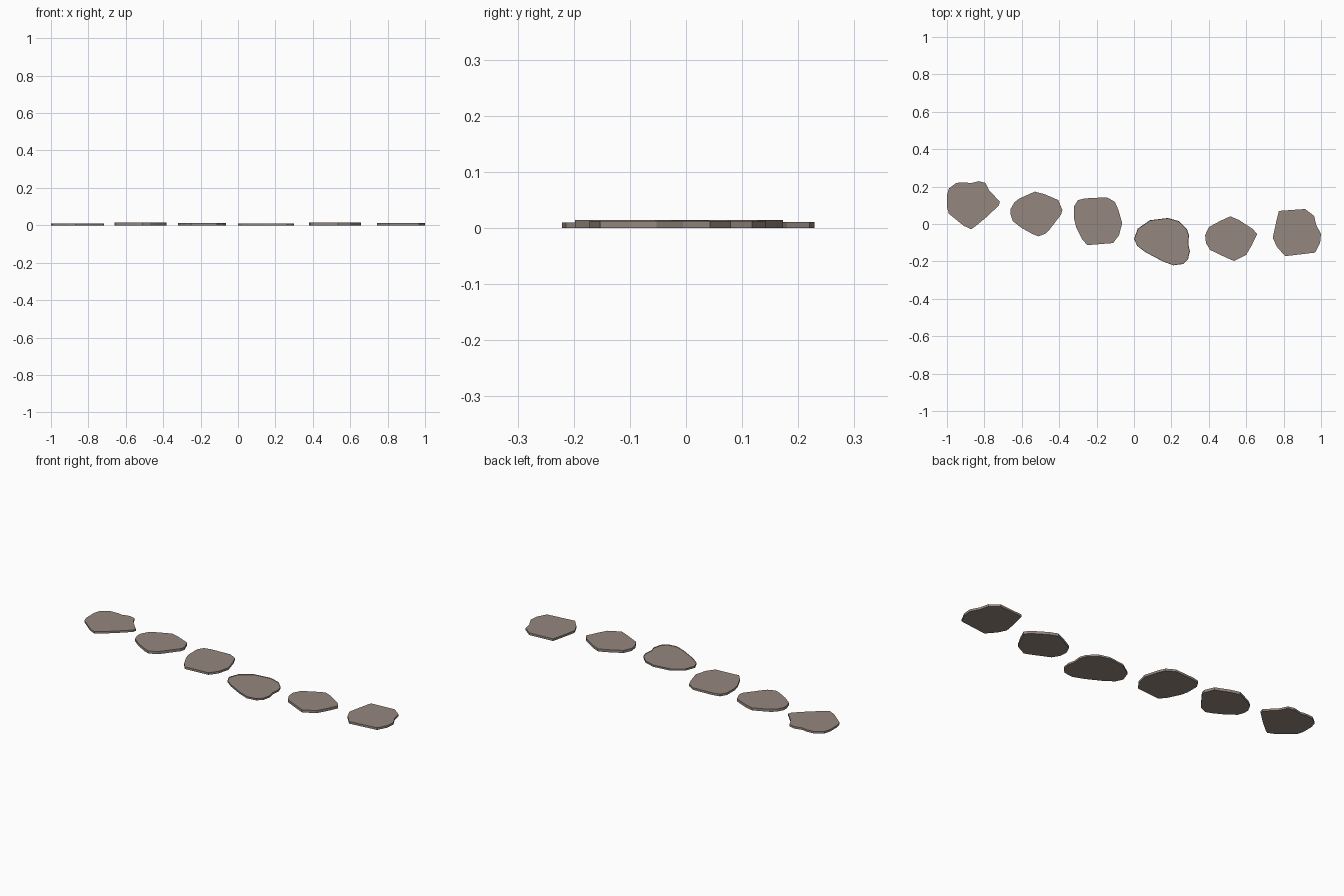
import bpy, bmesh

if "Cube" in bpy.data.objects:
    bpy.data.objects.remove(bpy.data.objects["Cube"])

# one flat stone colour
stone = bpy.data.materials.new("warm grey stone")
stone.diffuse_color = (0.30, 0.245, 0.21, 1)
stone.use_nodes = True
stone.node_tree.nodes["Principled BSDF"].inputs["Base Color"].default_value = stone.diffuse_color


def make_stone(name, centre, outline, height, dish=0.0):
    """Thin slab from an outline given in hundredths of a unit around a centre.
    dish lowers the top face below the rim."""
    bm = bmesh.new()
    pts = [(centre[0] + x / 100, centre[1] + y / 100) for x, y in outline]
    low = [bm.verts.new((x, y, 0)) for x, y in pts]
    rim = [bm.verts.new((x, y, height)) for x, y in pts]
    n = len(pts)
    for i in range(n):
        j = (i + 1) % n
        bm.faces.new((low[i], rim[i], rim[j], low[j]))
    bm.faces.new(low)
    top = rim
    if dish:
        top = [bm.verts.new((centre[0] + (x - centre[0]) * 0.985,
                             centre[1] + (y - centre[1]) * 0.985,
                             height - dish)) for x, y in pts]
        for i in range(n):
            j = (i + 1) % n
            bm.faces.new((rim[i], top[i], top[j], rim[j]))
    bm.faces.new(top)
    bmesh.ops.recalc_face_normals(bm, faces=bm.faces[:])
    me = bpy.data.meshes.new(name)
    bm.to_mesh(me)
    bm.free()
    me.materials.append(stone)
    bpy.context.collection.objects.link(bpy.data.objects.new(name, me))


# six stepping stones, left to right
make_stone("stone_1", (-0.86, 0.10),
           [(-14, 5.5), (-13, 9), (-9, 12), (-4, 12.3), (-1.5, 11.8), (3, 12.9),
            (6.5, 12), (8.5, 8), (14.3, 2), (13.8, 0), (7.5, -6), (1.5, -11),
            (-1, -12.8), (-5, -11), (-13, -4.5), (-14, -1)], 0.011)
make_stone("stone_2", (-0.52, 0.05),
           [(-14, 3), (-12, 6.5), (-9.5, 8.5), (-4, 11), (-1, 12.3), (4, 11),
            (11.5, 7.8), (13.7, 2.5), (13, 0), (7, -7.8), (5, -10), (1, -11.6),
            (-2, -10.5), (-8, -7.2), (-12.8, -3.5), (-14, 0)], 0.0145)
make_stone("stone_3", (-0.19, 0.015),
           [(-13, 8), (-11, 11.3), (-7, 12.2), (4.5, 12.8), (8.8, 10.3), (10.5, 6.5),
            (12.7, -1), (11, -7.5), (7.8, -11.7), (-6, -12.8), (-8.8, -9.5),
            (-12, -3), (-13, 1)], 0.012)
make_stone("stone_4", (0.15, -0.09),
           [(-15, 1), (-13, 6.5), (-6.5, 11), (3, 12.2), (9, 10.5), (13.3, 6.3),
            (14.4, 3), (14, -1.7), (14.9, -5.5), (13.9, -9.8), (11.3, -12.4),
            (6, -13.1), (0, -10.8), (-9, -6), (-13.2, -2.8)], 0.010, 0.003)
make_stone("stone_5", (0.52, -0.08),
           [(-14, 2), (-12, 6.3), (-6, 9.6), (-0.5, 12.1), (4, 10.2), (11.6, 5.3),
            (13.8, 2.6), (11, -3.3), (8, -8.5), (1.5, -11.8), (-3.3, -9.7),
            (-11.3, -5.9), (-13.5, -2.2)], 0.0145)
make_stone("stone_6", (0.87, -0.05),
           [(-12.6, -1.4), (-11, 6), (-9.5, 12), (4.5, 13), (9.3, 9.3), (10.4, 4.5),
            (13, -0.3), (12.5, -5.2), (9.8, -10.3), (-6.2, -12.2), (-10.5, -7.3),
            (-12.6, -3)], 0.012)
